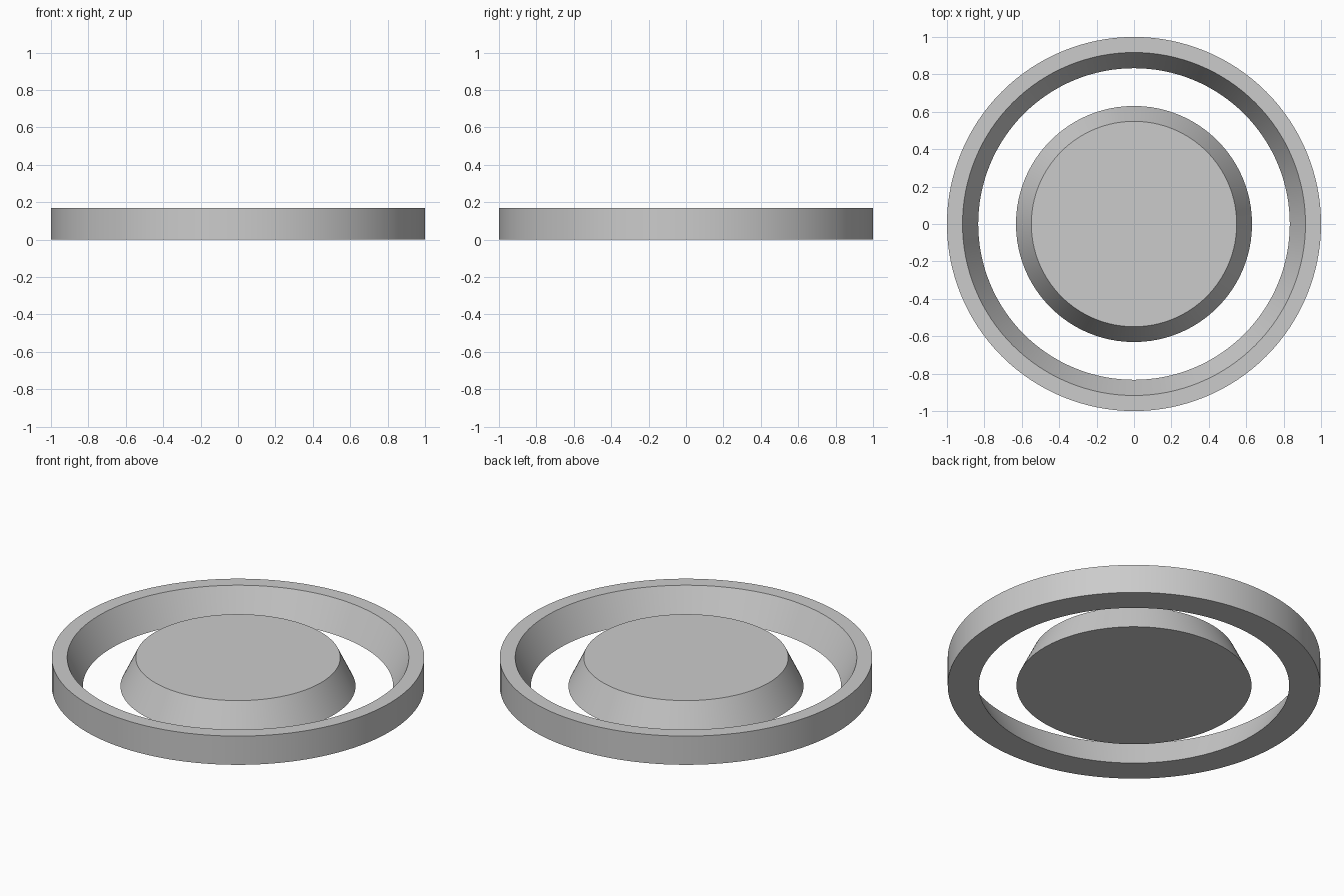
import bpy
import bmesh
from math import radians, tau, cos, sin

SEGMENTS = 128
HEIGHT = 0.17

cube = bpy.data.objects.get("Cube")
if cube:
    bpy.data.objects.remove(cube, do_unlink=True)

# Single plain grey
grey = bpy.data.materials.new("plain grey")
grey.use_nodes = True
colour = (0.6, 0.6, 0.6, 1)
grey.diffuse_color = colour
grey.node_tree.nodes["Principled BSDF"].inputs["Base Color"].default_value = colour


def lathe(name, profile, closed):
    """Turn a (radius, height) profile about z; open profiles get flat caps."""
    bm = bmesh.new()
    rings = [[bm.verts.new((r * cos(tau * i / SEGMENTS), r * sin(tau * i / SEGMENTS), z))
              for i in range(SEGMENTS)] for r, z in profile]
    pairs = list(zip(rings, rings[1:]))
    if closed:
        pairs.append((rings[-1], rings[0]))
    else:
        bm.faces.new(rings[0])
        bm.faces.new(rings[-1])
    for low, high in pairs:
        for i in range(SEGMENTS):
            j = (i + 1) % SEGMENTS
            bm.faces.new((low[i], low[j], high[j], high[i]))
    bmesh.ops.recalc_face_normals(bm, faces=bm.faces)
    mesh = bpy.data.meshes.new(name)
    bm.to_mesh(mesh)
    bm.free()
    mesh.materials.append(grey)
    obj = bpy.data.objects.new(name, mesh)
    bpy.context.collection.objects.link(obj)
    bpy.ops.object.select_all(action="DESELECT")
    obj.select_set(True)
    bpy.context.view_layer.objects.active = obj
    bpy.ops.object.shade_smooth_by_angle(angle=radians(30))
    return obj


# Outer ring with a sloping inner wall
lathe("outer_ring", [(0.833, 0), (1, 0), (1, HEIGHT), (0.917, HEIGHT)], closed=True)

# Tapered centre disc, wider at the base
lathe("centre_disc", [(0.631, 0), (0.549, HEIGHT)], closed=False)
